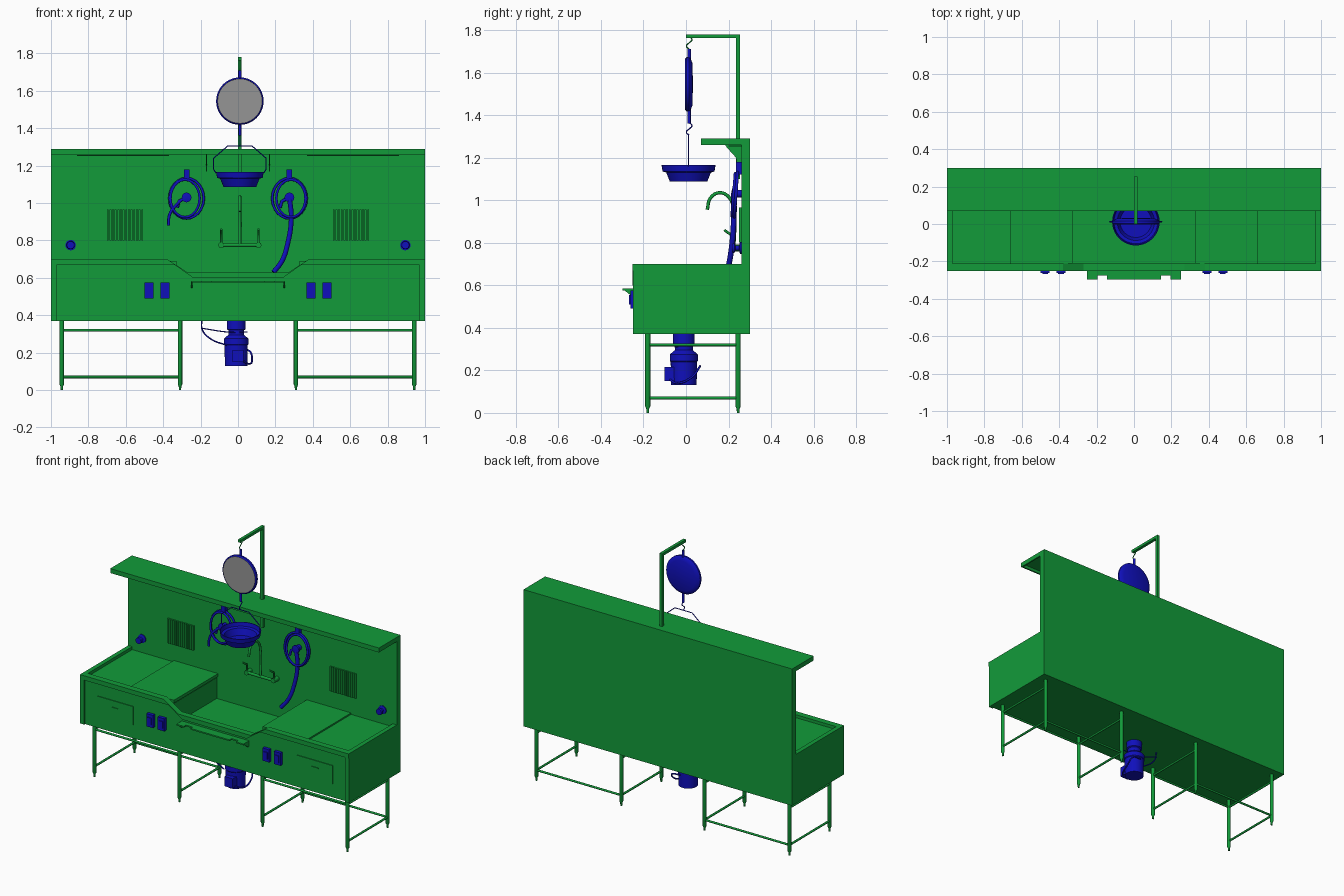
import bpy, bmesh
from math import sin, cos, pi
from mathutils import Matrix

cube = bpy.data.objects.get("Cube")
if cube:
    bpy.data.objects.remove(cube, do_unlink=True)


def material(name, rgb):
    m = bpy.data.materials.new(name)
    m.use_nodes = True
    m.diffuse_color = (*rgb, 1)
    node = next(n for n in m.node_tree.nodes if n.type == 'BSDF_PRINCIPLED')
    node.inputs["Base Color"].default_value = (*rgb, 1)
    return m


GREEN = material("green", (0.006, 0.33, 0.042))
BLUE = material("blue", (0.005, 0.005, 0.5))
GREY = material("grey", (0.3, 0.3, 0.3))


def finish(name, bm, mat, smooth=False):
    bmesh.ops.recalc_face_normals(bm, faces=bm.faces)
    mesh = bpy.data.meshes.new(name)
    for f in bm.faces:
        f.smooth = smooth
    bm.to_mesh(mesh)
    bm.free()
    if smooth:
        mesh.set_sharp_from_angle(angle=0.6)
    mesh.materials.append(mat)
    ob = bpy.data.objects.new(name, mesh)
    bpy.context.collection.objects.link(ob)
    return ob


def box(name, x, y, z, mat=GREEN):
    bm = bmesh.new()
    bmesh.ops.create_cube(bm, size=1)
    for v in bm.verts:
        v.co = [(r[0] + r[1]) / 2 + c * (r[1] - r[0]) for r, c in zip((x, y, z), v.co)]
    return finish(name, bm, mat)


def prism(name, points, axis, start, end, mat=GREEN):
    """Extrude an outline along x (outline in y, z), y (x, z) or z (x, y)."""
    bm = bmesh.new()
    place = lambda p, d: (p[:axis] + (d,) + p[axis:])
    face = bm.faces.new([bm.verts.new(place(p, start)) for p in points])
    out = bmesh.ops.extrude_face_region(bm, geom=[face])["geom"]
    for v in out:
        if isinstance(v, bmesh.types.BMVert):
            v.co[axis] = end
    return finish(name, bm, mat)


def lathe(name, profile, loc, mat=BLUE, facing_front=False, steps=32):
    bm = bmesh.new()
    vs = [bm.verts.new((r, 0, z)) for r, z in profile]
    edges = [bm.edges.new(pair) for pair in zip(vs, vs[1:])]
    bmesh.ops.spin(bm, geom=vs + edges, cent=(0, 0, 0), axis=(0, 0, 1),
                   angle=2 * pi, steps=steps)
    bmesh.ops.remove_doubles(bm, verts=bm.verts, dist=1e-5)
    turn = Matrix.Rotation(pi / 2 if facing_front else 0, 4, 'X')
    bm.transform(Matrix.Translation(loc) @ turn)
    return finish(name, bm, mat, True)


def tube(name, points, radius, mat=GREEN, curved=False, closed=False):
    cu = bpy.data.curves.new(name, 'CURVE')
    cu.dimensions = '3D'
    cu.bevel_depth = radius
    cu.bevel_resolution = 2
    cu.resolution_u = 5
    cu.use_fill_caps = True
    sp = cu.splines.new('BEZIER' if curved else 'POLY')
    if curved:
        sp.bezier_points.add(len(points) - 1)
        for bp, p in zip(sp.bezier_points, points):
            bp.co = p
            bp.handle_left_type = bp.handle_right_type = 'AUTO'
    else:
        sp.points.add(len(points) - 1)
        for q, p in zip(sp.points, points):
            q.co = (*p, 1)
    sp.use_cyclic_u = closed
    cu.materials.append(mat)
    ob = bpy.data.objects.new(name, cu)
    bpy.context.collection.objects.link(ob)
    return ob


# Back wall, overhanging shelf and cabinet body
box("back_wall", (-1, 1), (0.26, 0.30), (0.37, 1.29))
box("shelf", (-1, 1), (0.07, 0.30), (1.28, 1.29))
box("shelf_front_lip", (-1, 1), (0.07, 0.08), (1.26, 1.285))
box("sink_floor", (-0.34, 0.34), (-0.22, 0.27), (0.37, 0.52))

# Front apron and its thicker rim, both dipping at the sink
top = [(-1, 0.70), (-0.38, 0.70), (-0.27, 0.63), (0.27, 0.63), (0.38, 0.70), (1, 0.70)]
prism("front_apron", top + [(1, 0.37), (-1, 0.37)], 1, -0.24, -0.215)
prism("front_rim", top + [(1, 0.67), (0.34, 0.67), (0.24, 0.60), (-0.24, 0.60),
                          (-0.34, 0.67), (-1, 0.67)], 1, -0.252, -0.21)

for side, s in (("right", -1), ("left", 1)):
    def span(a, b):
        return tuple(sorted((s * a, s * b)))
    # Body halves, work surfaces and end walls
    box(side + "_cabinet", span(0.34, 0.99), (-0.22, 0.27), (0.37, 0.66))
    box(side + "_end_wall", span(0.97, 1), (-0.25, 0.27), (0.37, 0.70))
    box(side + "_outer_worktop", span(0.66, 0.97), (-0.21, 0.26), (0.66, 0.68))
    box(side + "_inner_worktop", span(0.33, 0.66), (-0.21, 0.26), (0.67, 0.69))
    # Shelf ends, brackets and under-shelf strips
    box(side + "_shelf_end", span(0.99, 1), (0.07, 0.27), (1.26, 1.285))
    prism(side + "_shelf_bracket", [(0.26, 1.28), (0.17, 1.28), (0.19, 1.25), (0.235, 1.20),
                                    (0.24, 1.17), (0.26, 1.17)], 0, s * 0.165, s * 0.172)
    box(side + "_shelf_strip", span(0.37, 0.86), (0.20, 0.26), (1.252, 1.258))
    # Drawer front with a small pull
    box(side + "_drawer", span(0.61, 0.875), (-0.245, -0.238), (0.46, 0.585))
    box(side + "_drawer_pull", span(0.72, 0.77), (-0.25, -0.243), (0.535, 0.542))
    # Pair of switch boxes
    for i, x in enumerate((0.39, 0.475)):
        box(f"{side}_switch_{i}", span(x - 0.024, x + 0.024), (-0.262, -0.238), (0.49, 0.575), BLUE)
        box(f"{side}_switch_button_{i}", span(x - 0.015, x + 0.015), (-0.268, -0.26), (0.51, 0.555), BLUE)
    # Slatted vent
    for i in range(14):
        x = 0.512 + i * 0.0142
        box(f"{side}_vent_slat_{i}", span(x - 0.005, x + 0.005), (0.25, 0.262), (0.80, 0.965))
    # Wall knob
    lathe(side + "_wall_knob", [(0, 0), (0.028, 0), (0.028, 0.008), (0.012, 0.012), (0.012, 0.03),
                                (0.022, 0.033), (0.02, 0.045), (0, 0.045)],
          (s * 0.895, 0.262, 0.775), facing_front=True, steps=20)
    # Coiled hose, valve and hanger
    cx = s * 0.275
    box(side + "_hose_hanger", (cx - 0.015, cx + 0.015), (0.235, 0.262), (1.12, 1.18), BLUE)
    for i, (rx, rz) in enumerate(((0.092, 0.108), (0.078, 0.10))):
        tube(f"{side}_hose_loop_{i}", [(cx + s * 0.008 * i + rx * cos(a * pi / 12),
             0.235 - 0.012 * i + 0.008 * sin(a * pi / 12), 1.025 + rz * sin(a * pi / 12))
             for a in range(24)], 0.007, BLUE, closed=True)
    lathe(side + "_valve", [(0, 0), (0.018, 0), (0.018, 0.03), (0.026, 0.032), (0.026, 0.045),
                            (0, 0.05)], (cx, 0.262, 1.03), facing_front=True, steps=20)
    tube(side + "_valve_pipe", [(cx, 0.235, 1.03), (cx - 0.04, 0.23, 1.01), (cx - 0.05, 0.23, 0.975)],
         0.009, BLUE)
    # Leg frame, low rails at back and ends, high rails at front and ends
    xs = (s * 0.31, s * 0.942)
    for i, x in enumerate(xs):
        for end, y in (("front", -0.18), ("back", 0.245)):
            lathe(f"{side}_{end}_leg_{i}", [(0, 0), (0.006, 0), (0.007, 0.02), (0.012, 0.03),
                                           (0.012, 0.375)], (x, y, 0), GREEN, steps=12)
        for level, z in (("low", 0.07), ("high", 0.32)):
            tube(f"{side}_{level}_end_rail_{i}", [(x, -0.18, z), (x, 0.245, z)], 0.007)
    tube(side + "_front_rail", [(xs[0], -0.18, 0.32), (xs[1], -0.18, 0.32)], 0.007)
    tube(side + "_back_rail", [(xs[0], 0.245, 0.07), (xs[1], 0.245, 0.07)], 0.007)

# Hose ends: long hose into the sink, short one with a nozzle
tube("long_hose", [(0.275, 0.225, 1.03), (0.285, 0.225, 0.92), (0.265, 0.215, 0.78),
                   (0.235, 0.20, 0.69), (0.19, 0.185, 0.63)], 0.013, BLUE, curved=True)
tube("short_hose", [(-0.285, 0.225, 1.03), (-0.33, 0.22, 0.99), (-0.365, 0.22, 0.94),
                    (-0.372, 0.22, 0.88)], 0.008, BLUE, curved=True)

# Notched tray on the front rim
half = [(0.25, -0.24), (0.25, -0.298), (0.195, -0.298), (0.195, -0.275), (0.145, -0.275), (0.145, -0.298)]
prism("front_tray", half + [(-x, y) for x, y in reversed(half)], 2, 0.575, 0.584)
for s in (-1, 1):
    prism("tray_bracket", [(-0.24, 0.58), (-0.295, 0.58), (-0.25, 0.545), (-0.24, 0.545)],
          0, s * 0.243, s * 0.25)

# Wall tap with gooseneck spout and two lever handles
tube("tap_bar", [(-0.10, 0.225, 0.775), (0.12, 0.225, 0.775)], 0.010)
tube("tap_spout", [(0.01, 0.225, 0.775), (0.01, 0.225, 0.95), (0.01, 0.205, 1.01), (0.01, 0.16, 1.035),
                   (0.01, 0.115, 1.01), (0.01, 0.10, 0.955)], 0.008, curved=True)
for x in (-0.09, 0.11):
    tube("tap_mount", [(x, 0.262, 0.775), (x, 0.215, 0.775)], 0.016)
    tube("tap_handle", [(x, 0.225, 0.775), (x, 0.225, 0.83), (x, 0.20, 0.845), (x, 0.18, 0.86)], 0.006)

# Gallows post and arm
box("scale_post", (0, 0.02), (0.235, 0.255), (1.10, 1.78))
box("scale_arm", (0, 0.02), (0, 0.255), (1.762, 1.78))


def hook(name, z, mat):
    tube(name, [(0.01, 0.015, z + 0.03), (0.01, 0.028, z + 0.015), (0.01, 0.015, z),
                (0.01, 0.002, z - 0.015), (0.01, 0.015, z - 0.03)], 0.003, mat, curved=True)


# Hanging dial scale
hook("upper_hook", 1.74, GREEN)
tube("upper_stem", [(0.01, 0.015, 1.71), (0.01, 0.015, 1.66)], 0.009, BLUE)
lathe("scale_dial", [(0, -0.018), (0.10, -0.015), (0.122, -0.006), (0.127, 0), (0.127, 0.012),
                     (0.12, 0.019), (0.118, 0.015), (0, 0.015)], (0.01, 0.015, 1.545),
      facing_front=True, steps=40)
lathe("dial_face", [(0, 0.014), (0.119, 0.014), (0.119, 0.018), (0, 0.018)], (0.01, 0.015, 1.545), GREY,
      True, 40)
tube("lower_stem", [(0.01, 0.015, 1.43), (0.01, 0.015, 1.36)], 0.008, BLUE)
hook("lower_hook", 1.335, BLUE)

# Weighing pan and wire hanger
lathe("weighing_pan", [(0, 1.087), (0.088, 1.087), (0.105, 1.13), (0.122, 1.135), (0.127, 1.165),
                       (0.122, 1.165), (0.117, 1.14), (0.10, 1.135), (0.084, 1.093), (0, 1.093)],
      (0.01, 0.012, 0), steps=40)
wire = [(0.127, 1.16), (0.14, 1.18), (0.14, 1.24), (0.065, 1.305)]
tube("pan_wire", [(0.01 - x, 0.012, z) for x, z in wire] +
     [(0.01 + x, 0.012, z) for x, z in reversed(wire)], 0.003, BLUE)

# Waste disposer under the sink, with control box and cords
lathe("disposer", [(0, 0.13), (0.06, 0.13), (0.062, 0.24), (0.066, 0.245), (0.066, 0.275), (0.042, 0.295),
                   (0.042, 0.32), (0.05, 0.325), (0.05, 0.375)], (-0.01, -0.01, 0))
box("disposer_box", (-0.03, 0.03), (-0.10, -0.055), (0.15, 0.215), BLUE)
tube("left_cord", [(-0.195, -0.01, 0.375), (-0.19, -0.02, 0.32), (-0.14, -0.04, 0.27), (-0.06, -0.06, 0.24)],
     0.004, BLUE, curved=True)
tube("disposer_cord", [(0.02, -0.08, 0.16), (0.06, -0.04, 0.14), (0.075, 0.03, 0.17), (0.06, 0.06, 0.21),
                       (0, 0.065, 0.22)], 0.005, BLUE, curved=True)
tube("upper_cord", [(-0.19, 0, 0.33), (-0.05, -0.05, 0.31), (0.05, -0.04, 0.31)], 0.003, BLUE, curved=True)
